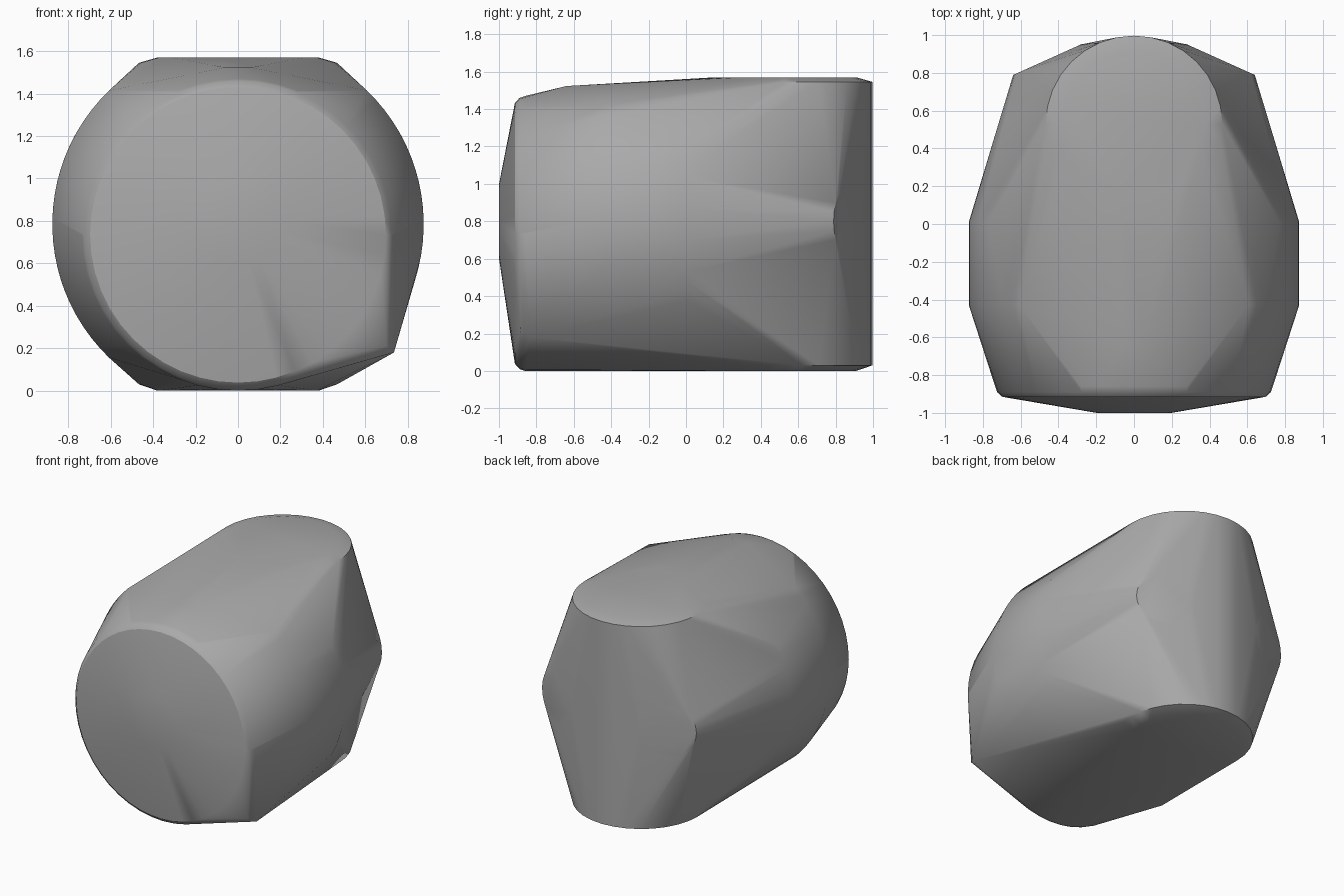
import bpy, bmesh, math
from mathutils import Vector

cube = bpy.data.objects.get("Cube")
if cube:
    bpy.data.objects.remove(cube, do_unlink=True)

UP = Vector((0, 0, 1))


def disc(center, normal, radius, count=32, start=0, end=360):
    """Points on an arc around a normal, angle 0 lying sideways."""
    side = UP.cross(Vector(normal)).normalized() if abs(normal[2]) < 0.9 else Vector((1, 0, 0))
    other = Vector(normal).normalized().cross(side)
    steps = count if end - start == 360 else count - 1
    angles = [math.radians(start + (end - start) * i / steps) for i in range(count)]
    return [Vector(center) + radius * (side * math.cos(a) + other * math.sin(a)) for a in angles]


points = []
front = (0, -1, 0)

# Front hub and rounded front rim
points += disc((0, -1, 0.8), front, 0.197, 24)
points += disc((0, -0.915, 0.735), front, 0.697, 48)
points += disc((0, -0.89, 0.735), front, 0.725, 48)
points += disc((0, -0.86, 0.735), front, 0.735, 48)

# Bulging flanks
for middle in (0, 180):
    points += disc((0, -0.43, 0.785), front, 0.875, 24, middle - 46, middle + 46)
    points += disc((0, 0.01, 0.785), front, 0.875, 16, middle - 28, middle + 28)

# Upright rounded rear column with bevelled ends
for z, radius in ((0, 0.38), (0.03, 0.467), (1.545, 0.467), (1.57, 0.38)):
    points += disc((0, 0.53, z), UP, radius)

# Two angled rear hubs
for side in (-1, 1):
    points += disc((side * 0.46, 0.87, 0.8), (side * 0.41, 0.91, 0), 0.197, 24)

# Crown ridge and the protruding lower corner
points += [Vector((x, -0.64, 1.523)) for x in (-0.06, 0.06)]
points += [Vector(p) for p in ((0.70, -0.885, 0.21), (0.735, -0.83, 0.18))]

# Wrap everything in one taut shell
bm = bmesh.new()
for p in points:
    bm.verts.new(p)
bmesh.ops.remove_doubles(bm, verts=bm.verts, dist=0.002)
bmesh.ops.convex_hull(bm, input=bm.verts)
bmesh.ops.delete(bm, geom=[v for v in bm.verts if not v.link_faces], context='VERTS')
bmesh.ops.dissolve_limit(bm, angle_limit=math.radians(0.5), verts=bm.verts, edges=bm.edges)
bmesh.ops.recalc_face_normals(bm, faces=bm.faces)
mesh = bpy.data.meshes.new("outer_shell")
bm.to_mesh(mesh)
bm.free()
shell = bpy.data.objects.new("outer_shell", mesh)
bpy.context.collection.objects.link(shell)

# Plain grey finish
grey = bpy.data.materials.new("plain_grey")
grey.use_nodes = True
color = (0.4, 0.4, 0.4, 1)
grey.diffuse_color = color
grey.node_tree.nodes["Principled BSDF"].inputs["Base Color"].default_value = color
mesh.materials.append(grey)

bpy.ops.object.select_all(action='DESELECT')
shell.select_set(True)
bpy.context.view_layer.objects.active = shell
bpy.ops.object.shade_smooth_by_angle(angle=math.radians(30))
